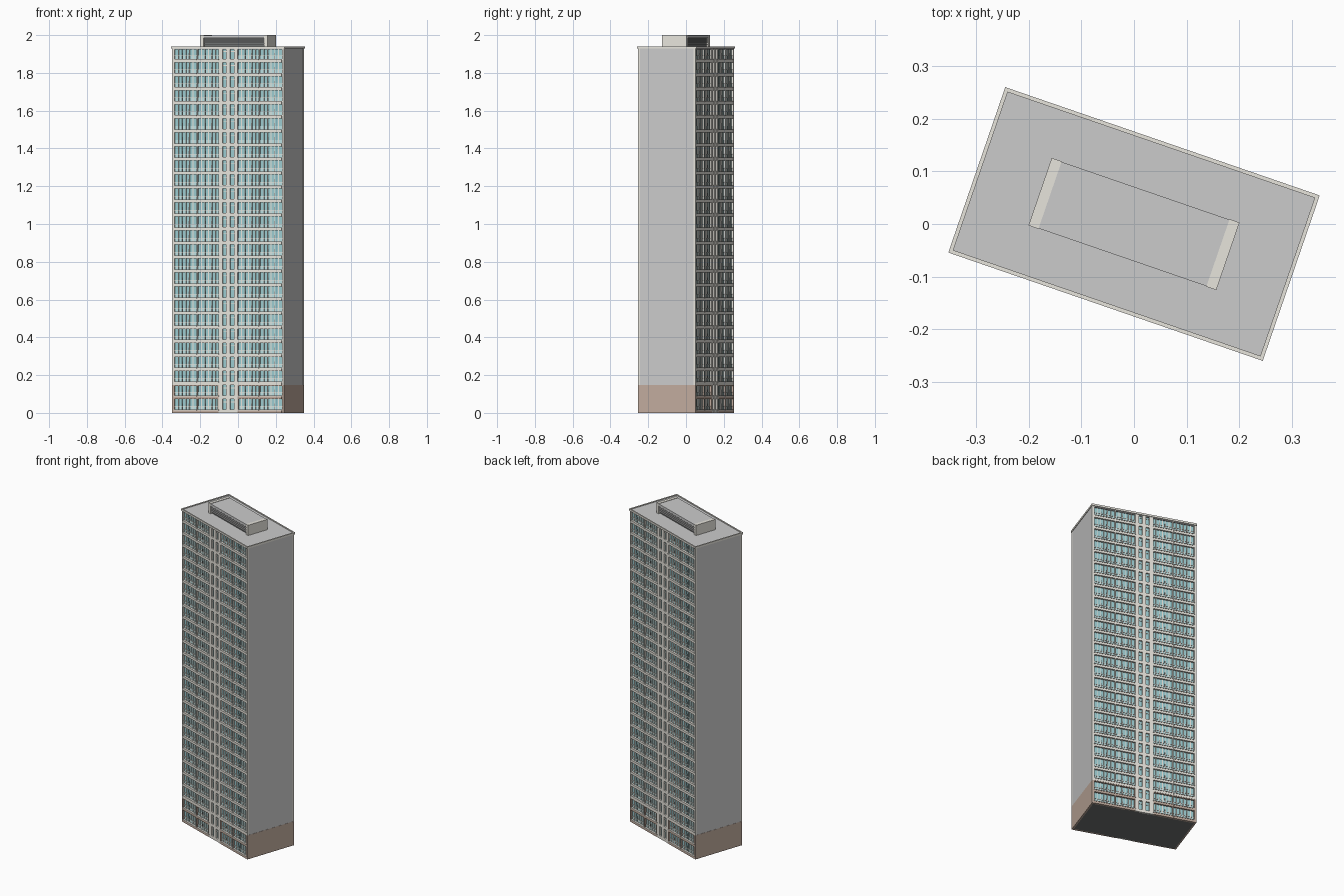
import bpy, bmesh, math
from mathutils import Matrix

if "Cube" in bpy.data.objects:
    bpy.data.objects.remove(bpy.data.objects["Cube"])

ANGLE = math.radians(-19)
FLOORS, TOP = 26, 1.93
FH = TOP / FLOORS
BASE = 2 * FH                       # brown two-storey base
BAYS = [(-0.301, -0.177), (-0.170, -0.054), (0.054, 0.170), (0.177, 0.301)]
GLASS_Y, WALL_Y = 0.152, 0.162


def mat(name, r, g, b):
    m = bpy.data.materials.new(name)
    m.diffuse_color = (r, g, b, 1)
    m.use_nodes = True
    m.node_tree.nodes["Principled BSDF"].inputs["Base Color"].default_value = m.diffuse_color
    return m


CREAM = mat("cream", 0.80, 0.78, 0.72)
BROWN = mat("brown", 0.53, 0.41, 0.34)
GREY = mat("concrete", 0.66, 0.66, 0.66)
ROOF = mat("roof_grey", 0.52, 0.54, 0.54)
TEAL = mat("teal_glass", 0.33, 0.60, 0.63)
PALE = mat("pale_teal", 0.50, 0.75, 0.77)
DARK = mat("dark", 0.16, 0.17, 0.17)


def boxes(name, items, material):
    """One object from boxes given as (x0, x1, y0, y1, z0, z1)."""
    bm = bmesh.new()
    for x0, x1, y0, y1, z0, z1 in items:
        m = Matrix.Translation(((x0 + x1) / 2, (y0 + y1) / 2, (z0 + z1) / 2))
        m = m @ Matrix.Diagonal((abs(x1 - x0), abs(y1 - y0), abs(z1 - z0), 1))
        bmesh.ops.create_cube(bm, size=1, matrix=m)
    me = bpy.data.meshes.new(name)
    bm.to_mesh(me)
    bm.free()
    me.materials.append(material)
    ob = bpy.data.objects.new(name, me)
    ob.rotation_euler.z = ANGLE
    bpy.context.collection.objects.link(ob)
    return ob


def both(items):
    """Repeat front-facade boxes on the back by a half turn."""
    return items + [(-b, -a, -d, -c, e, f) for a, b, c, d, e, f in items]


def face(x0, x1, z0, z1, out, inn=GLASS_Y - 0.002):
    return (x0, x1, -out, -inn, z0, z1)


# glazed core behind the facade frames
boxes("glazed_core", [(-0.305, 0.305, -GLASS_Y, GLASS_Y, 0.002, TOP - 0.004)], TEAL)

# blank end walls with brown base
boxes("end_walls", [(s * 0.304, s * 0.313, -0.157, 0.157, BASE, TOP)
                    for s in (-1, 1)], GREY)
boxes("end_wall_base", [(s * 0.304, s * 0.314, -0.157, 0.157, 0, BASE)
                        for s in (-1, 1)], BROWN)
boxes("underside", [(-0.305, 0.305, -0.155, 0.155, 0, 0.004)], DARK)

# corner piers and bay dividers
cream, brown, frames, pale, dark = [], [], [], [], []
for x0, x1 in [(-0.314, -0.301), (-0.177, -0.170), (0.170, 0.177), (0.301, 0.314)]:
    cream.append(face(x0, x1, BASE, TOP, WALL_Y))
    brown.append(face(x0, x1, 0, BASE, WALL_Y))
brown += [face(-0.058, -0.054, 0, BASE, WALL_Y + 0.001),
          face(0.054, 0.058, 0, BASE, WALL_Y + 0.001)]

# central stair strip: jambs around two narrow window columns
for x0, x1 in [(-0.054, -0.032), (-0.011, 0.011), (0.032, 0.054)]:
    cream.append(face(x0, x1, 0, TOP, WALL_Y))

spandrels = []
for i in range(FLOORS):
    z = i * FH
    for s in (-1, 1):
        a, b = sorted((s * 0.011, s * 0.032))
        cream.append(face(a, b, z, z + 0.018, WALL_Y - 0.001))
        frames.append(face(a, b, z + 0.056, z + 0.059, GLASS_Y + 0.003))
    for x0, x1 in BAYS:
        w = x1 - x0
        # floor band, with a thin projecting sill
        (brown if i < 2 else spandrels).append(face(x0, x1, z, z + 0.014, WALL_Y + 0.001))
        spandrels.append(face(x0 - 0.002, x1 + 0.002, z + 0.013, z + 0.017, WALL_Y + 0.003))
        # pale lower panes and window frames
        pale.append(face(x0, x1, z + 0.017, z + 0.033, GLASS_Y + 0.001))
        frames.append(face(x0, x1, z + 0.033, z + 0.0355, GLASS_Y + 0.004))
        for k in range(1, 6):
            x = x0 + w * k / 6
            t = 0.0020 if k % 2 else 0.0012
            frames.append(face(x - t, x + t, z + 0.017, z + FH, GLASS_Y + 0.004))
        # dark balcony door jambs
        for k in (0.36, 0.64):
            x = x0 + w * k
            dark.append(face(x - 0.0015, x + 0.0015, z + 0.017, z + 0.05, GLASS_Y + 0.003))
for x0, x1 in BAYS:
    brown.append(face(x0, x1, BASE - 0.005, BASE, WALL_Y))

boxes("cream_piers", both(cream), CREAM)
boxes("base_frames", both(brown), BROWN)
boxes("floor_bands", both(spandrels), CREAM)
boxes("window_frames", both(frames), CREAM)
boxes("lower_panes", both(pale), PALE)
boxes("door_jambs", both(dark), DARK)

# roof slab and coping
boxes("roof", [(-0.311, 0.311, -0.161, 0.161, TOP - 0.006, TOP + 0.006)], ROOF)
boxes("coping", [(s * 0.309, s * 0.3165, -0.1665, 0.1665, TOP - 0.002, TOP + 0.01) for s in (-1, 1)]
      + [(-0.309, 0.309, s * 0.159, s * 0.1665, TOP - 0.002, TOP + 0.01) for s in (-1, 1)], CREAM)

# rooftop plant room: cream end walls, louvred sides, flat roof
boxes("plant_end_walls", [(s * 0.169, s * 0.189, -0.068, 0.068, TOP, 2.0) for s in (-1, 1)], CREAM)
boxes("plant_core", [(-0.17, 0.17, -0.056, 0.056, TOP, 1.985)], DARK)
boxes("plant_roof", [(-0.169, 0.169, -0.067, 0.067, 1.984, 1.998)], ROOF)
boxes("plant_louvres", [(-0.169, 0.169, s * 0.055, s * 0.064, z, z + 0.004)
                        for s in (-1, 1) for z in (1.947, 1.957, 1.967, 1.977)], ROOF)
